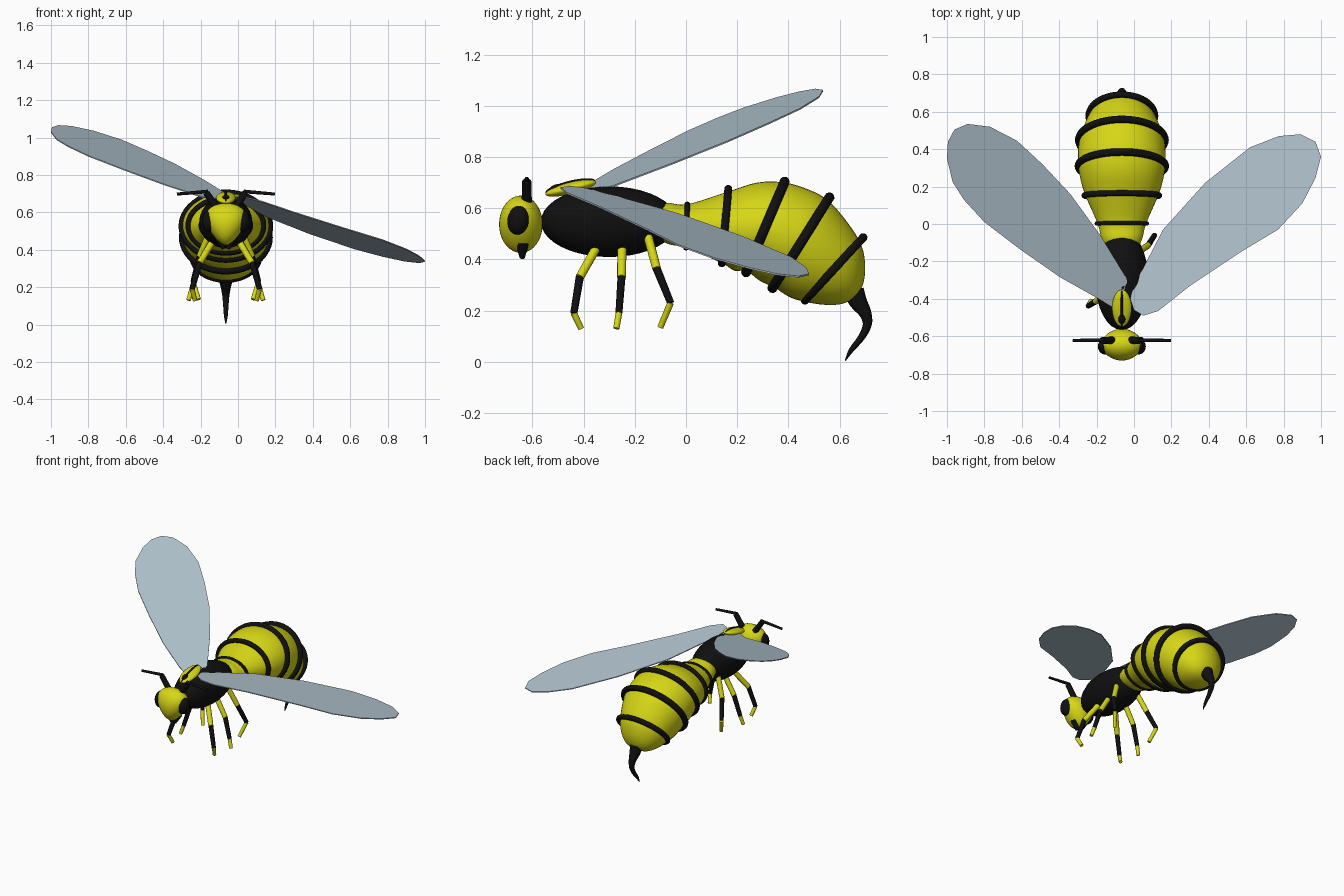
import bpy, bmesh, math
from mathutils import Vector, Matrix

if "Cube" in bpy.data.objects:
    bpy.data.objects.remove(bpy.data.objects["Cube"])

CX = -0.065  # body centre line


def material(name, rgb):
    m = bpy.data.materials.new(name)
    m.use_nodes = True
    m.diffuse_color = (*rgb, 1)
    m.node_tree.nodes["Principled BSDF"].inputs["Base Color"].default_value = (*rgb, 1)
    return m


YELLOW = material("yellow", (0.68, 0.68, 0.008))
BLACK = material("black", (0.005, 0.005, 0.005))
WING = material("pale blue grey", (0.45, 0.56, 0.63))


def finish(name, bm, mat, smooth=True):
    bmesh.ops.recalc_face_normals(bm, faces=bm.faces)
    mesh = bpy.data.meshes.new(name)
    bm.to_mesh(mesh)
    bm.free()
    mesh.materials.append(mat)
    ob = bpy.data.objects.new(name, mesh)
    bpy.context.collection.objects.link(ob)
    if smooth:
        bpy.ops.object.select_all(action='DESELECT')
        ob.select_set(True)
        bpy.context.view_layer.objects.active = ob
        bpy.ops.object.shade_smooth_by_angle(angle=math.radians(40))
    return ob


def ball(name, loc, radii, mat, tilt=0.0, taper=0.0):
    """Ellipsoid, tilted about x, optionally wider towards the top."""
    bm = bmesh.new()
    bmesh.ops.create_uvsphere(bm, u_segments=32, v_segments=20, radius=1)
    for v in bm.verts:
        v.co.x *= 1 + taper * v.co.z
    bm.transform(Matrix.Translation(loc) @ Matrix.Rotation(tilt, 4, 'X')
                 @ Matrix.Diagonal((*radii, 1)))
    return finish(name, bm, mat)


def loft(name, rings, mat, closed=False):
    """Skin a list of point rings; ends are capped unless closed."""
    bm = bmesh.new()
    rows = [[bm.verts.new(p) for p in ring] for ring in rings]
    n = len(rows[0])
    pairs = list(zip(rows, rows[1:])) + ([(rows[-1], rows[0])] if closed else [])
    for a, b in pairs:
        for i in range(n):
            j = (i + 1) % n
            bm.faces.new((a[i], a[j], b[j], b[i]))
    if not closed:
        bm.faces.new(rows[0])
        bm.faces.new(rows[-1])
    return finish(name, bm, mat)


def circle(c, u, v, n):
    return [c + u * math.cos(2 * math.pi * i / n) + v * math.sin(2 * math.pi * i / n)
            for i in range(n)]


def smooth_path(keys, steps=4):
    """Catmull-Rom interpolation through tuples."""
    k = [Vector(p) for p in keys]
    out = []
    for i in range(len(k) - 1):
        a, b, c, d = k[max(i - 1, 0)], k[i], k[i + 1], k[min(i + 2, len(k) - 1)]
        for s in range(steps):
            t = s / steps
            out.append(b + (c - a) * (t / 2) + (a * 2 - b * 5 + c * 4 - d) * (t * t / 2)
                       + (b * 3 - a - c * 3 + d) * (t ** 3 / 2))
    return out + [k[-1]]


def rod(name, a, b, ra, rb, mat):
    a, b = Vector(a), Vector(b)
    q = (b - a).to_track_quat('Z', 'Y')
    u, v = q @ Vector((1, 0, 0)), q @ Vector((0, 1, 0))
    return loft(name, [circle(a, u * ra, v * ra, 12), circle(b, u * rb, v * rb, 12)], mat)


def section(y1, z1, y2, z2, w):
    """Ellipse given by its top point, bottom point and half width."""
    top, bottom = Vector((CX, y1, z1)), Vector((CX, y2, z2))
    return (top + bottom) / 2, Vector((w, 0, 0)), (top - bottom) / 2


# Abdomen: curved loft of tilted ellipses
abdomen = [(-.16, .59, -.14, .50, .08), (-.08, .62, -.07, .46, .11),
           (.005, .615, 0, .445, .13), (.165, .665, .14, .385, .195),
           (.28, .70, .19, .355, .22), (.385, .70, .235, .355, .232),
           (.48, .672, .29, .315, .234), (.555, .63, .345, .29, .225),
           (.63, .545, .41, .25, .2), (.685, .455, .485, .23, .165),
           (.70, .37, .55, .222, .125), (.692, .305, .605, .225, .08),
           (.672, .262, .645, .24, .025)]
loft("abdomen", [circle(*section(*s), 40) for s in smooth_path(abdomen)], YELLOW)

# Raised black bands around the abdomen
bands = [(.005, .615, 0, .445, .135, .011), (.165, .675, .14, .385, .2, .016),
         (.385, .703, .235, .35, .233, .02), (.56, .642, .338, .288, .231, .02),
         (.692, .485, .465, .24, .178, .017)]
for i, (*s, r) in enumerate(bands):
    c, u, v = section(*s)
    normal = u.cross(v).normalized()
    loft(f"abdomen_band_{i + 1}",
         [circle(p, (p - c).normalized() * r, normal * r, 10) for p in circle(c, u, v, 48)],
         BLACK, closed=True)

# Stinger: tapering hook
sting = smooth_path([(.655, .275, .042), (.672, .235, .036), (.70, .19, .025),
                     (.708, .145, .018), (.685, .095, .014), (.645, .045, .01),
                     (.622, .004, .002)])
rings = []
for i, (y, z, r) in enumerate(sting):
    a, b = sting[max(i - 1, 0)], sting[min(i + 1, len(sting) - 1)]
    side = Vector((0, -(b.y - a.y), b.x - a.x)).normalized()
    rings.append(circle(Vector((CX, y, z)), Vector((r, 0, 0)), side * r, 14))
loft("stinger", rings, BLACK)

# Thorax with a yellow back plate and its black middle stripe
ball("thorax", (CX, -.3, .547), (.142, .267, .138), BLACK)
ball("back_plate", (CX, -.45, .678), (.052, .102, .023), YELLOW, .24)
ball("back_stripe", (CX, -.452, .684), (.01, .1, .023), BLACK, .24)
ball("back_spot", (CX, -.505, .676), (.02, .03, .017), BLACK, .24)

# Head
ball("head", (CX, -.645, .537), (.102, .085, .112), YELLOW, taper=.4)

for side, s in (("left", 1), ("right", -1)):
    def at(dx, y, z):
        return (CX + s * dx, y, z)

    # Face parts
    ball(f"{side}_eye", at(.09, -.655, .553), (.038, .042, .057), BLACK, -.15)
    rod(f"{side}_mandible", at(.035, -.638, .468), at(.012, -.64, .405), .028, .01, BLACK)
    rod(f"{side}_antenna_base", at(.05, -.622, .625), at(.105, -.622, .705), .02, .018, BLACK)
    rod(f"{side}_antenna_tip", at(.095, -.622, .712), at(.262, -.622, .698), .01, .008, BLACK)

    # Legs: hip, knee, ankle and toe
    legs = {"front": [(.07, -.35, .445), (.14, -.415, .33), (.18, -.438, .19), (.165, -.41, .13)],
            "middle": [(.07, -.25, .45), (.14, -.252, .33), (.182, -.262, .19), (.2, -.272, .13)],
            "rear": [(.085, -.15, .495), (.14, -.115, .365), (.175, -.06, .23), (.145, -.1, .135)]}
    for leg, joints in legs.items():
        p = [at(*j) for j in joints]
        rod(f"{side}_{leg}_thigh", p[0], p[1], .018, .017, YELLOW)
        rod(f"{side}_{leg}_shin", p[1], p[2], .016, .014, BLACK)
        rod(f"{side}_{leg}_foot", p[2], p[3], .013, .012, YELLOW)


def wing(name, outline, height):
    """Thin flat blade lying on a sloping plane."""
    bm = bmesh.new()
    face = bm.faces.new([bm.verts.new((x, y, height(x, y) - .003)) for x, y in outline])
    ext = bmesh.ops.extrude_face_region(bm, geom=[face])
    for v in ext["geom"]:
        if isinstance(v, bmesh.types.BMVert):
            v.co.z += .006
    return finish(name, bm, WING, smooth=False)


# Wings: left droops, right is raised
wing("left_wing", [(-.02, -.40), (.0, -.33), (.155, -.03), (.38, .22), (.62, .41), (.775, .47),
                   (.89, .48), (.97, .44), (1, .36), (.97, .245), (.9, .11), (.77, -.03),
                   (.57, -.15), (.3, -.33), (.13, -.465), (.05, -.49), (0, -.46)],
     lambda x, y: .515 - .2 * (x - .57) - .175 * (y + .15))
wing("right_wing", [(-.03, -.36), (-.04, -.29), (-.18, -.06), (-.34, .16), (-.49, .32),
                    (-.625, .445), (-.77, .52), (-.89, .535), (-.96, .505), (-.995, .44),
                    (-1, .35), (-.97, .225), (-.91, .13), (-.8, .01), (-.61, -.135),
                    (-.395, -.285), (-.19, -.40), (-.075, -.47)],
     lambda x, y: max(.67, .92 - .18 * (x + .47) + .27 * (y - .3)))
